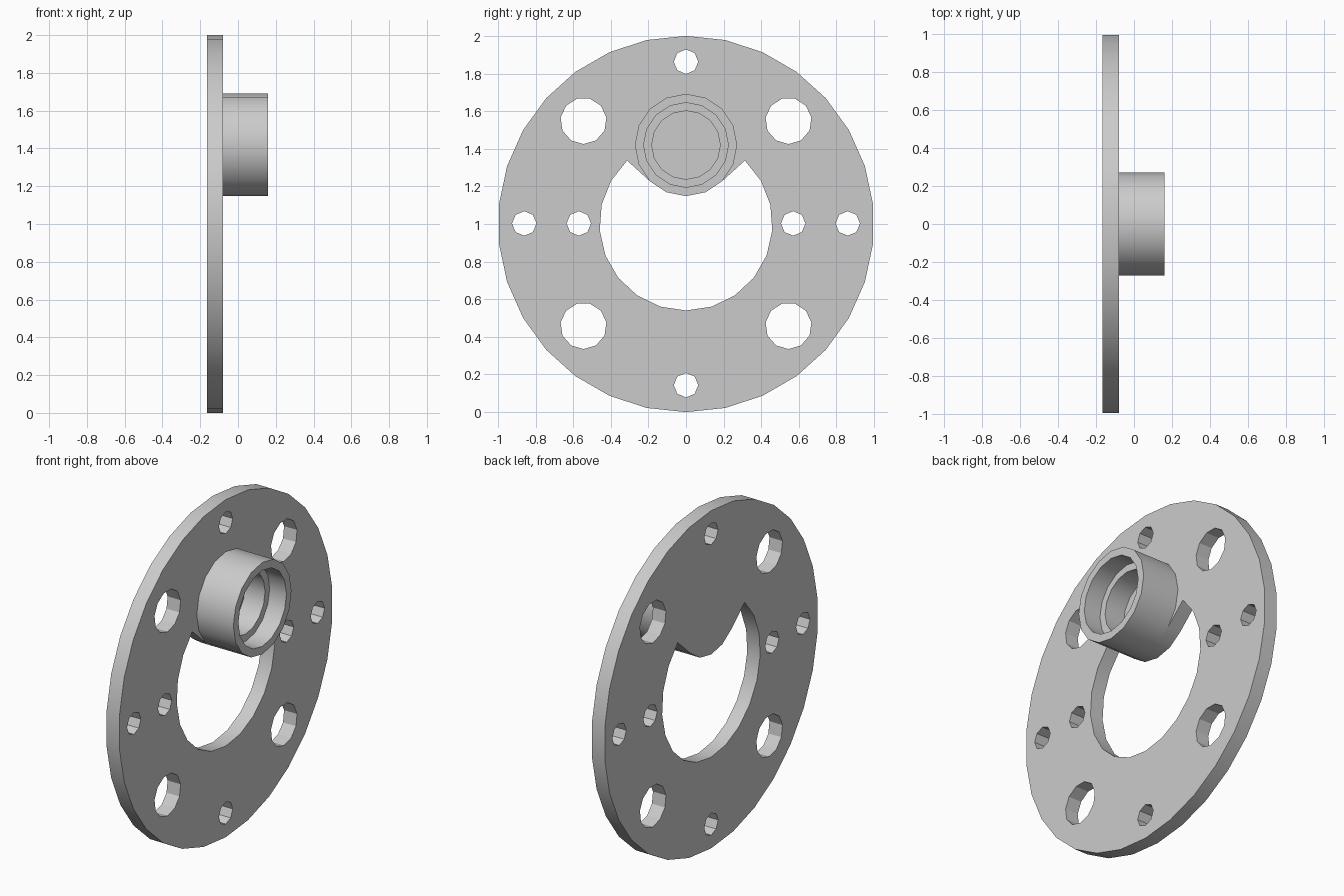
import bpy, bmesh
from math import sin, cos, radians, pi

cube = bpy.data.objects.get("Cube")
if cube:
    bpy.data.objects.remove(cube, do_unlink=True)

BACK, FACE, END = -0.165, -0.08, 0.16   # plate back, plate face, hub end
HUB_Z, HUB_R, HUB_SIDES = 1.42, 0.272, 16

grey = bpy.data.materials.new("light_grey")
grey.use_nodes = True
grey.diffuse_color = (0.6, 0.6, 0.6, 1)
grey.node_tree.nodes["Principled BSDF"].inputs["Base Color"].default_value = (0.6, 0.6, 0.6, 1)


def point(y, z, r, angle):
    """Point on a circle in the YZ plane, angle counted from the bottom."""
    return (y + r * sin(angle), z - r * cos(angle))


def circle(y, z, r, sides):
    return [point(y, z, r, 2 * pi * k / sides) for k in range(sides)]


def finish(bm, name):
    bmesh.ops.recalc_face_normals(bm, faces=bm.faces)
    mesh = bpy.data.meshes.new(name)
    bm.to_mesh(mesh)
    bm.free()
    mesh.materials.append(grey)
    obj = bpy.data.objects.new(name, mesh)
    bpy.context.collection.objects.link(obj)
    bpy.ops.object.select_all(action='DESELECT')
    obj.select_set(True)
    bpy.context.view_layer.objects.active = obj
    bpy.ops.object.shade_smooth_by_angle(angle=radians(30))
    return obj


# Plate outline, and central opening notched by the hub
loops = [circle(0, 1, 1, 30)]
opening = [point(0, 1, 0.46, 2 * pi * k / 21) for k in range(-8, 9)]
opening += [point(0, HUB_Z, HUB_R, 2 * pi * k / HUB_SIDES) for k in range(2, -3, -1)]
loops.append(opening)

# Bolt holes
for side in (-1, 1):
    for up in (-1, 1):
        loops.append(circle(side * 0.545, 1.003 + up * 0.545, 0.123, 11))
    for y in (0.57, 0.86):
        loops.append(circle(side * y, 1.003, 0.065, 8))
    loops.append(circle(0, 1.003 + side * 0.86, 0.065, 8))

# Fill the outlines and extrude to the plate thickness
bm = bmesh.new()
for loop in loops:
    verts = [bm.verts.new((BACK, y, z)) for y, z in loop]
    for a, b in zip(verts, verts[1:] + verts[:1]):
        bm.edges.new((a, b))
bmesh.ops.triangle_fill(bm, edges=bm.edges[:], use_beauty=True, normal=(1, 0, 0))
new = bmesh.ops.extrude_face_region(bm, geom=bm.faces[:], use_keep_orig=True)["geom"]
bmesh.ops.translate(bm, vec=(FACE - BACK, 0, 0),
                    verts=[v for v in new if isinstance(v, bmesh.types.BMVert)])
finish(bm, "flange_plate")

# Hub with a stepped bore, closed by the plate
profile = [(HUB_R, FACE), (HUB_R, END), (0.225, END), (0.225, 0.05), (0.182, 0.05), (0.182, FACE)]
bm = bmesh.new()
rings = [[bm.verts.new((x, y, z)) for y, z in circle(0, HUB_Z, r, HUB_SIDES)] for r, x in profile]
for inner, outer in zip(rings, rings[1:]):
    for k in range(HUB_SIDES):
        n = (k + 1) % HUB_SIDES
        bm.faces.new((inner[k], inner[n], outer[n], outer[k]))
# Hidden base ring keeps the hub a closed solid
for k in range(HUB_SIDES):
    n = (k + 1) % HUB_SIDES
    bm.faces.new((rings[-1][k], rings[-1][n], rings[0][n], rings[0][k]))
finish(bm, "stepped_hub")
